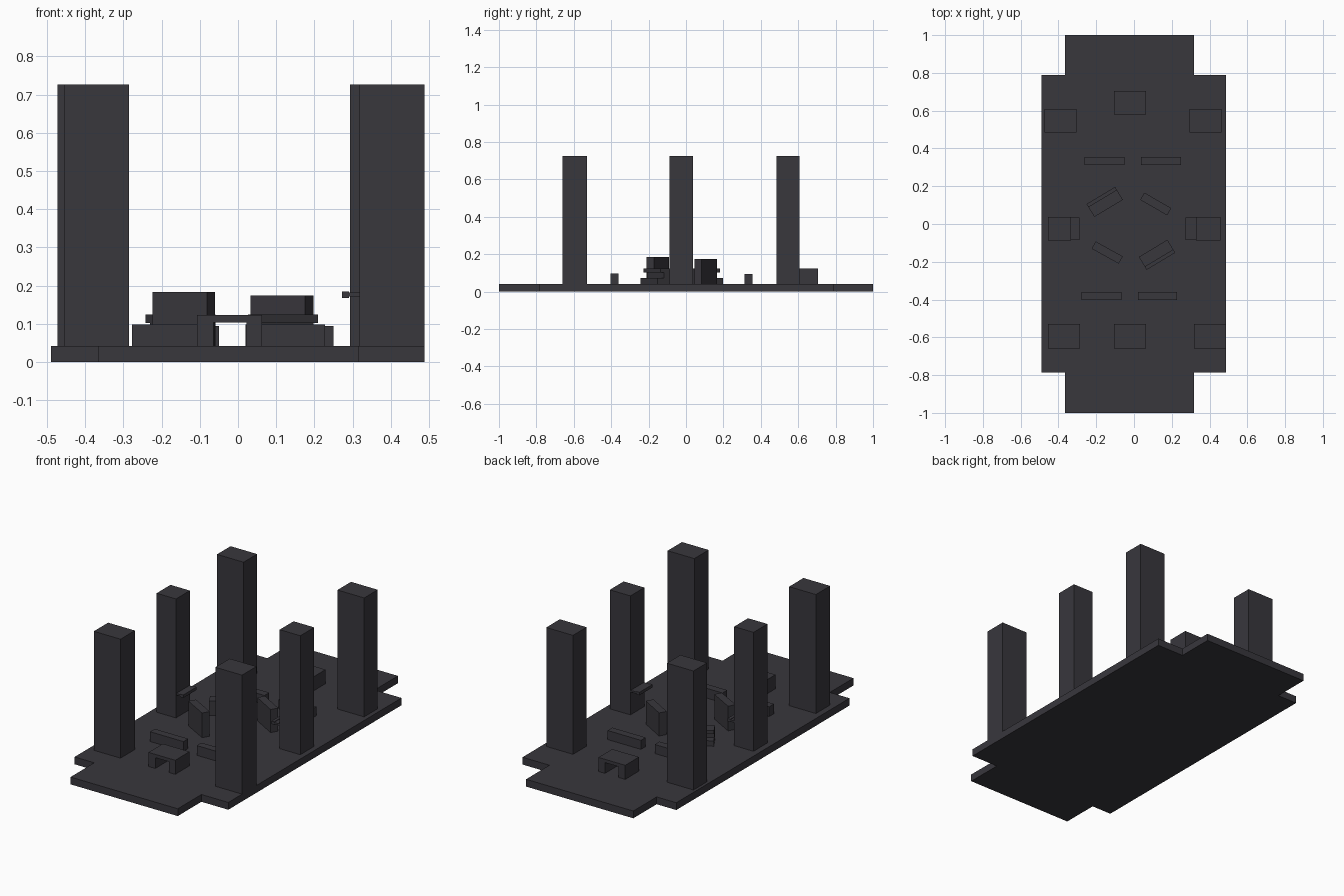
import bpy
import math
from mathutils import Matrix, Vector

if "Cube" in bpy.data.objects:
    bpy.data.objects.remove(bpy.data.objects["Cube"])

# one flat colour
dark = bpy.data.materials.new("charcoal_grey")
dark.diffuse_color = (0.040, 0.038, 0.046, 1.0)
dark.use_nodes = True
dark.node_tree.nodes["Principled BSDF"].inputs["Base Color"].default_value = dark.diffuse_color

Z = 0.042  # floor top
CUBE_FACES = [(0, 2, 3, 1), (4, 5, 7, 6), (0, 1, 5, 4),
              (2, 6, 7, 3), (0, 4, 6, 2), (1, 3, 7, 5)]


def boxes(name, parts, at=(0, 0, 0), turn=0.0):
    """One object from several boxes (x0, x1, y0, y1, z0, z1), turned about z."""
    verts, faces = [], []
    for x0, x1, y0, y1, z0, z1 in parts:
        n = len(verts)
        verts += [(x, y, z) for z in (z0, z1) for y in (y0, y1) for x in (x0, x1)]
        faces += [tuple(n + i for i in f) for f in CUBE_FACES]
    mesh = bpy.data.meshes.new(name)
    mesh.from_pydata(verts, [], faces)
    mesh.materials.append(dark)
    mesh.transform(Matrix.Translation(Vector(at)) @ Matrix.Rotation(math.radians(turn), 4, 'Z'))
    obj = bpy.data.objects.new(name, mesh)
    bpy.context.collection.objects.link(obj)
    return obj


# stepped floor slab, an extruded outline
outline = [(-0.365, -1), (0.317, -1), (0.317, -0.785), (0.488, -0.785),
           (0.488, 0.788), (0.317, 0.788), (0.317, 1), (-0.365, 1),
           (-0.365, 0.788), (-0.49, 0.788), (-0.49, -0.785), (-0.365, -0.785)]
n = len(outline)
floor_mesh = bpy.data.meshes.new("floor")
floor_mesh.from_pydata(
    [(x, y, 0) for x, y in outline] + [(x, y, Z) for x, y in outline], [],
    [tuple(reversed(range(n))), tuple(range(n, 2 * n))]
    + [(i, (i + 1) % n, n + (i + 1) % n, n + i) for i in range(n)])
floor_mesh.materials.append(dark)
bpy.context.collection.objects.link(bpy.data.objects.new("floor", floor_mesh))

# six tall pillars
for name, x0, x1, y0, y1 in [
        ("front_left_pillar", -0.455, -0.285, -0.66, -0.53),
        ("front_right_pillar", 0.318, 0.488, -0.66, -0.53),
        ("middle_left_pillar", -0.456, -0.333, -0.088, 0.038),
        ("middle_right_pillar", 0.327, 0.458, -0.088, 0.038),
        ("back_left_pillar", -0.473, -0.304, 0.485, 0.608),
        ("back_right_pillar", 0.293, 0.463, 0.485, 0.608)]:
    boxes(name, [(x0, x1, y0, y1, Z - 0.01, 0.726)])

# thin shelves with a thicker lip on the middle pillars
boxes("left_shelf", [(-0.336, -0.306, -0.085, 0.035, 0.172, 0.182),
                     (-0.306, -0.288, -0.085, 0.035, 0.168, 0.185)])
boxes("right_shelf", [(0.29, 0.33, -0.085, 0.035, 0.172, 0.182),
                      (0.272, 0.29, -0.085, 0.035, 0.168, 0.185)])

# four low straight walls
for name, x0, x1, y0, y1, top in [
        ("front_left_wall", -0.277, -0.065, -0.403, -0.36, 0.098),
        ("front_right_wall", 0.02, 0.228, -0.403, -0.36, 0.098),
        ("back_left_wall", -0.262, -0.05, 0.312, 0.355, 0.094),
        ("back_right_wall", 0.038, 0.25, 0.312, 0.355, 0.094)]:
    boxes(name, [(x0, x1, y0, y1, Z - 0.005, top)])

# two tables with side legs
for name, y0, y1 in [("front_table", -0.66, -0.53), ("back_table", 0.58, 0.705)]:
    boxes(name, [(-0.107, 0.063, y0, y1, 0.104, 0.123),
                 (-0.107, -0.064, y0, y1, Z - 0.005, 0.104),
                 (0.022, 0.063, y0, y1, Z - 0.005, 0.104)])

# two tall angled panels
boxes("front_left_panel", [(-0.082, 0.082, -0.022, 0.022, Z - 0.005, 0.184)],
      (-0.142, -0.151, 0), -29)
boxes("back_right_panel", [(-0.082, 0.082, -0.022, 0.022, Z - 0.005, 0.175)],
      (0.115, 0.106, 0), -30)

# two angled low seats: foot, upright and overhanging top
for name, at, turn in [("front_right_seat", (0.122, -0.163, 0), 31),
                       ("back_left_seat", (-0.155, 0.117, 0), 211)]:
    boxes(name, [(-0.088, 0.088, -0.04, 0.04, Z - 0.005, 0.073),
                 (-0.088, 0.088, 0.0, 0.04, 0.073, 0.103),
                 (-0.088, 0.088, -0.022, 0.04, 0.103, 0.124)], at, turn)
